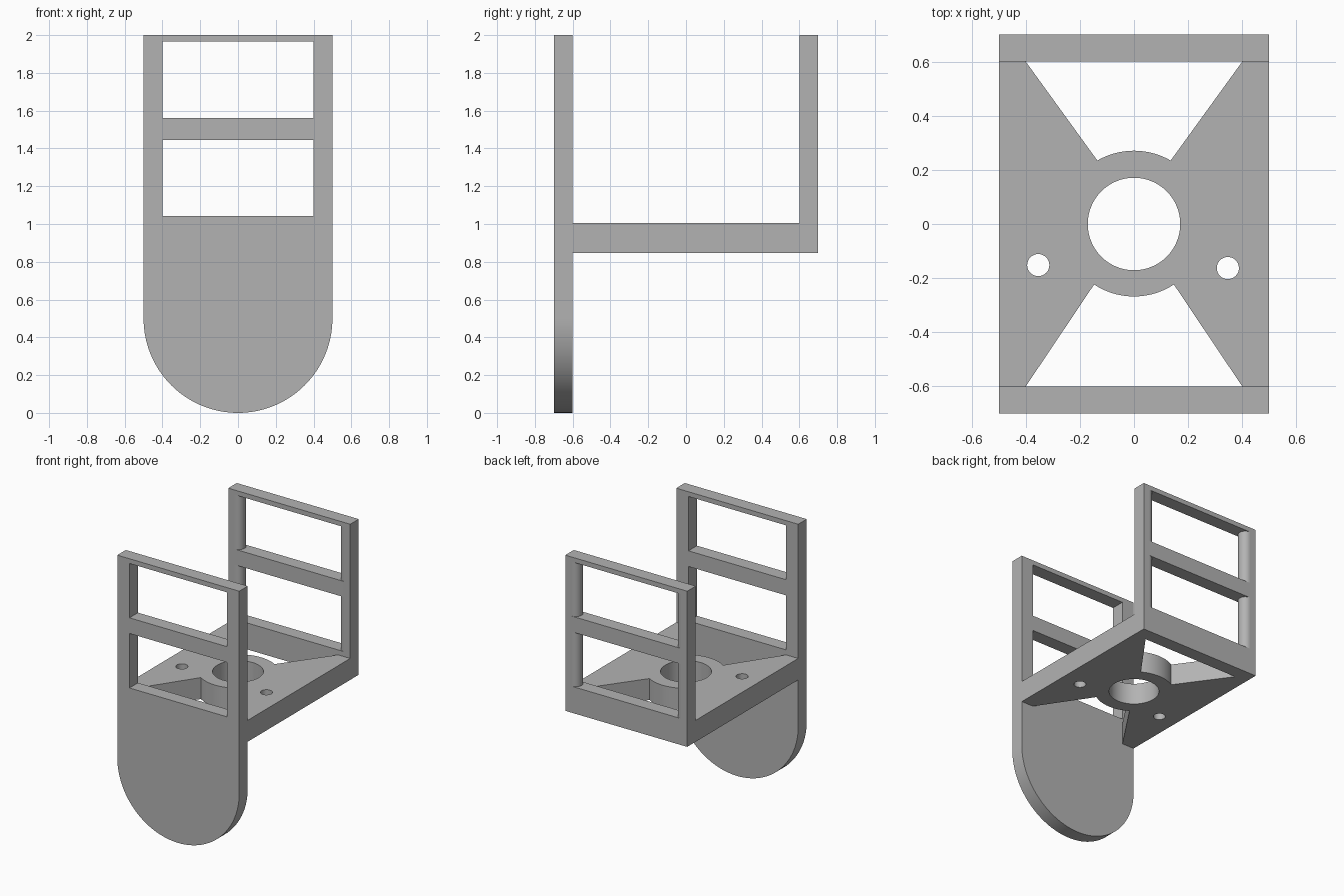
import bpy, bmesh
from math import radians, cos, sin
from mathutils import Matrix

if "Cube" in bpy.data.objects:
    bpy.data.objects.remove(bpy.data.objects["Cube"], do_unlink=True)

grey = bpy.data.materials.new("light grey")
grey.use_nodes = True
grey.diffuse_color = (0.45, 0.45, 0.45, 1)
grey.node_tree.nodes["Principled BSDF"].inputs["Base Color"].default_value = (0.45, 0.45, 0.45, 1)

WALL = 0.1                       # upright plate thickness
FLOOR_LOW, FLOOR_TOP = 0.846, 1.005
WINDOWS = [(1.042, 1.446), (1.562, 1.965)]
UPRIGHT = Matrix.Rotation(radians(90), 4, "X")   # profile y becomes z


def arc(cx, cy, r, start, end, steps):
    angles = [radians(start + (end - start) * i / steps) for i in range(steps + 1)]
    return [(cx + r * cos(a), cy + r * sin(a)) for a in angles]


def circle(cx, cy, r, steps=64):
    return arc(cx, cy, r, 0, 360, steps)[:-1]


def rect(x0, y0, x1, y1):
    return [(x0, y0), (x1, y0), (x1, y1), (x0, y1)]


def prism(name, loops, depth, matrix):
    """Extrude an outline (first loop) with holes (other loops)."""
    bm = bmesh.new()
    edges = []
    for loop in loops:
        verts = [bm.verts.new((x, y, 0)) for x, y in loop]
        edges += [bm.edges.new((v, verts[i - 1])) for i, v in enumerate(verts)]
    bmesh.ops.triangle_fill(bm, edges=edges, use_beauty=True)
    extruded = bmesh.ops.extrude_face_region(bm, geom=bm.faces[:], use_keep_orig=True)
    moved = [g for g in extruded["geom"] if isinstance(g, bmesh.types.BMVert)]
    bmesh.ops.translate(bm, verts=moved, vec=(0, 0, depth))
    bm.transform(matrix)
    bmesh.ops.recalc_face_normals(bm, faces=bm.faces[:])
    mesh = bpy.data.meshes.new(name)
    bm.to_mesh(mesh)
    bm.free()
    mesh.materials.append(grey)
    obj = bpy.data.objects.new(name, mesh)
    bpy.context.collection.objects.link(obj)
    return obj


def activate(obj):
    bpy.ops.object.select_all(action="DESELECT")
    obj.select_set(True)
    bpy.context.view_layer.objects.active = obj


# Front plate: round bottom, two square-edged windows
front_outline = [(0.5, 2), (-0.5, 2)] + arc(0, 0.5, 0.5, 180, 360, 64)
front_holes = [rect(-0.4, low, 0.4, high) for low, high in WINDOWS]
front_plate = prism("front_plate", [front_outline] + front_holes, WALL,
                    Matrix.Translation((0, -0.6, 0)) @ UPRIGHT)

# Floor: wedge openings at both ends, central bore and two screw holes
floor_outline = ([(0.5, -0.6), (0.5, 0.6), (0.4, 0.6)] + arc(0, 0, 0.271, 60, 120, 24)
                 + [(-0.4, 0.6), (-0.5, 0.6), (-0.5, -0.6), (-0.4, -0.6)]
                 + arc(0, 0, 0.268, 236.6, 303.4, 24) + [(0.4, -0.6)])
floor_holes = [circle(0, 0, 0.171), circle(-0.354, -0.152, 0.041, 32),
               circle(0.347, -0.163, 0.041, 32)]
floor = prism("floor", [floor_outline] + floor_holes, FLOOR_TOP - FLOOR_LOW,
              Matrix.Translation((0, 0, FLOOR_LOW)))

# Back plate: windows whose posts are half-round on the inside
back_plate = prism("back_plate", [rect(-0.5, FLOOR_LOW, 0.5, 2)], WALL,
                   Matrix.Translation((0, 0.7, 0)) @ UPRIGHT)
right_side = [(-0.45, 0.55)] + arc(-0.45, 0.65, 0.05, -90, 90, 24) + [(-0.45, 0.75)]
cut_outline = right_side + [(-x, y) for x, y in reversed(right_side)]
for low, high in WINDOWS:
    cutter = prism("window_cutter", [cut_outline], high - low,
                   Matrix.Translation((0, 0, low)))
    cutter.hide_render = True
    cut = back_plate.modifiers.new("window", "BOOLEAN")
    cut.operation, cut.solver, cut.object = "DIFFERENCE", "EXACT", cutter
    activate(back_plate)
    bpy.ops.object.modifier_apply(modifier=cut.name)
    bpy.data.objects.remove(cutter, do_unlink=True)

for part in (front_plate, floor, back_plate):
    activate(part)
    bpy.ops.object.shade_smooth_by_angle(angle=radians(30))
